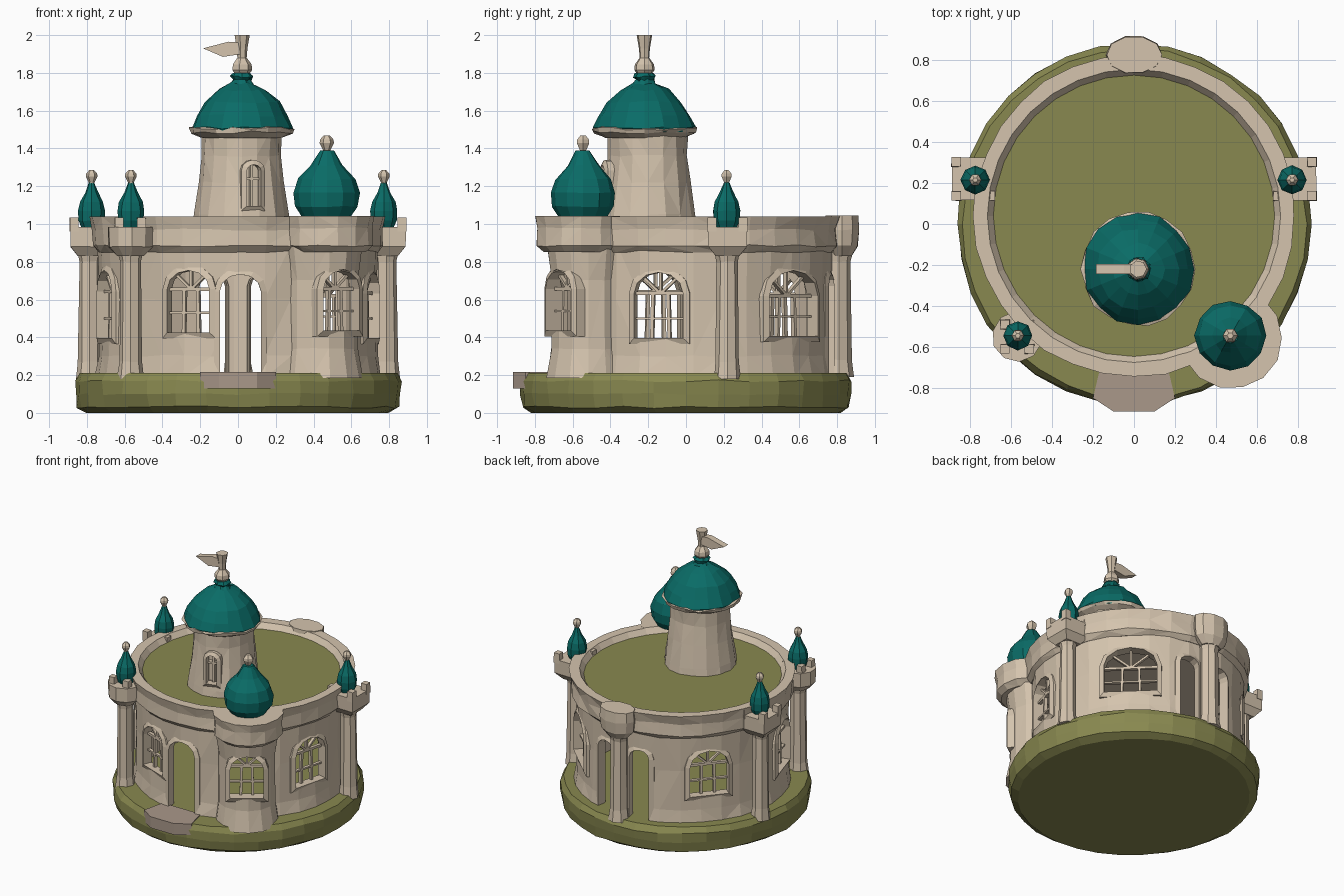
import bpy, bmesh, math, random
from mathutils import Matrix, Vector

if "Cube" in bpy.data.objects:
    bpy.data.objects.remove(bpy.data.objects["Cube"])

random.seed(4)


def colour(name, rgb):
    m = bpy.data.materials.new(name)
    m.diffuse_color = (*rgb, 1)
    m.use_nodes = True
    m.node_tree.nodes["Principled BSDF"].inputs["Base Color"].default_value = m.diffuse_color
    return m


CREAM = colour("cream stone", (0.66, 0.55, 0.42))
GREEN = colour("moss green", (0.25, 0.25, 0.08))
TEAL = colour("teal tile", (0.003, 0.15, 0.135))
STEP = colour("step stone", (0.40, 0.315, 0.255))
CENTRE = Vector((0, 0.04, 0))
BAY = Vector((0.475, -0.555, 0))
BAY_WALL = Vector((0.437, -0.517, 0))
TOWER = Vector((0.02, -0.203, 0))
CAP = Vector((0.02, -0.22, 0))


def finish(name, bm, mat):
    bmesh.ops.recalc_face_normals(bm, faces=bm.faces)
    me = bpy.data.meshes.new(name)
    bm.to_mesh(me)
    bm.free()
    ob = bpy.data.objects.new(name, me)
    bpy.context.collection.objects.link(ob)
    me.materials.append(mat)
    return ob


def skin(bm, rings):
    for a, b in zip(rings, rings[1:]):
        for i in range(len(a)):
            j = (i + 1) % len(a)
            bm.faces.new((a[i], a[j], b[j], b[i]))


def lathe(name, profile, n, loc, mat, jit=0.0, sx=1, sy=1, turn=0.0):
    """Closed solid from (radius, height) pairs, with hand-hewn irregularity."""
    bm = bmesh.new()
    rings = []
    for k, (r, z) in enumerate(profile):
        inner = 0 < k < len(profile) - 1
        ring = []
        for i in range(n):
            a = turn + 2 * math.pi * i / n
            rr = r + random.uniform(-jit, jit)
            dz = random.uniform(-jit, jit) if inner else 0
            ring.append(bm.verts.new((loc[0] + sx * rr * math.cos(a),
                                      loc[1] + sy * rr * math.sin(a), z + dz)))
        rings.append(ring)
    skin(bm, rings)
    bm.faces.new(rings[0])
    bm.faces.new(rings[-1])
    return finish(name, bm, mat)


def prism(name, pts, d0, d1, mat, mtx):
    """Outline in local x/z, extruded along local y."""
    bm = bmesh.new()
    a, b = ([bm.verts.new(mtx @ Vector((x, d, z))) for x, z in pts] for d in (d0, d1))
    skin(bm, [a, b])
    bm.faces.new(a)
    bm.faces.new(b)
    return finish(name, bm, mat)


def spring(w, z1):
    return z1 - min(w * 0.42, 0.14)


def arch(w, z0, z1, grow=0.0):
    """Arched opening outline, starting at the right foot."""
    h, zs = w / 2 + grow, spring(w, z1)
    pts = [(h, z0 - grow)]
    for i in range(7):
        t = math.pi * i / 6
        pts.append((h * math.cos(t), zs + (z1 + grow - zs) * math.sin(t)))
    return pts + [(-h, z0 - grow)]


def facing(c, deg):
    return Matrix.Translation(c) @ Matrix.Rotation(math.radians(deg - 90), 4, 'Z')


def volume(me):
    bm = bmesh.new()
    bm.from_mesh(me)
    v = bm.calc_volume(signed=True)
    bm.free()
    return v


def triangulate(me):
    bm = bmesh.new()
    bm.from_mesh(me)
    bmesh.ops.triangulate(bm, faces=bm.faces)
    bm.to_mesh(me)
    bm.free()


def boolean(target, tools):
    """Apply each operation in turn, keeping only results with a sane volume."""
    triangulate(target.data)
    for tool, op in tools:
        triangulate(tool.data)
        old, tv = volume(target.data), volume(tool.data)
        lo, hi = (old, old + tv) if op == 'UNION' else (old - tv, old)
        for solver in ('MANIFOLD', 'EXACT', 'FLOAT'):
            m = target.modifiers.new("cut", 'BOOLEAN')
            m.object, m.operation, m.solver = tool, op, solver
            bpy.context.view_layer.update()
            dg = bpy.context.evaluated_depsgraph_get()
            me = bpy.data.meshes.new_from_object(target.evaluated_get(dg))
            target.modifiers.clear()
            v = volume(me)
            if v > 1e-4 and lo - 1e-3 < v < hi + 1e-3 and abs(v - old) > 1e-7:
                target.data = me
                break
        bpy.data.objects.remove(tool)


def bar(name, p, q, d0, d1, mtx, t=0.009):
    p, q = Vector(p), Vector(q)
    d = (q - p).normalized()
    s = Vector((-d.y, d.x)) * t
    prism(name, [p + s, q + s, q - s, p - s], d0, d1, CREAM, mtx)


def frame(name, w, z0, z1, d0, d1, mtx, t=0.026):
    """Arched surround moulding."""
    bm = bmesh.new()
    inn, out = arch(w, z0, z1, -0.006), arch(w, z0, z1, t)
    loops = [[bm.verts.new(mtx @ Vector((x, d, z))) for x, z in pts]
             for pts, d in ((inn, d0), (out, d0), (out, d1 - 0.015), (inn, d1))]
    skin(bm, loops + loops[:1])
    finish(name, bm, CREAM)


# grassy base and front step
lathe("base", [(0.80, 0), (0.85, 0.03), (0.862, 0.10), (0.862, 0.17), (0.84, 0.21)],
      32, (0, 0), GREEN, 0.006, 1, 1.02)
step = [(-0.16, -0.68), (0.16, -0.68), (0.2, -0.85), (0.1, -0.915), (-0.1, -0.915), (-0.2, -0.85)]
prism("front_step", [(x, -y) for x, y in step], 0.13, 0.216, STEP,
      Matrix(((1, 0, 0, 0), (0, 0, -1, 0), (0, 1, 0, 0), (0, 0, 0, 1))))

# hollow round wall with a round bay
wall = lathe("wall", [(0.755, 0.19), (0.738, 0.3), (0.732, 0.6), (0.74, 0.90)], 32, CENTRE, CREAM, 0.006)
tools = [
    (lathe("bay_body", [(0.225, 0.185), (0.2, 0.34), (0.2, 0.7), (0.225, 0.895)], 14, BAY_WALL, CREAM, 0.004), 'UNION'),
    (lathe("room", [(0.675, 0.1), (0.675, 1.0)], 32, CENTRE, CREAM, turn=0.03), 'DIFFERENCE'),
    (lathe("bay_room", [(0.152, 0.11), (0.152, 1.01)], 14, BAY_WALL, CREAM, turn=0.05), 'DIFFERENCE')]

# openings: name, centre, facing angle, wall radius, width, bottom, top
openings = [
    ("right_window", CENTRE, -14.5, 0.735, 0.28, 0.39, 0.75),
    ("back_right_window", CENTRE, 46, 0.735, 0.38, 0.40, 0.76),
    ("back_left_window", CENTRE, 139.5, 0.735, 0.29, 0.40, 0.75),
    ("left_window", CENTRE, 197, 0.735, 0.28, 0.39, 0.76),
    ("front_left_window", CENTRE, 249.2, 0.735, 0.25, 0.42, 0.76),
    ("bay_window", BAY_WALL, -55, 0.2, 0.245, 0.43, 0.76),
    ("front_door", CENTRE, 271, 0.735, 0.23, 0.15, 0.74),
    ("back_door_right", CENTRE, 79, 0.735, 0.16, 0.15, 0.74),
    ("back_door_left", CENTRE, 101, 0.735, 0.16, 0.15, 0.74)]
for name, c, deg, r, w, z0, z1 in openings:
    mtx = facing(c, deg)
    tools.append((prism(name + "_hole", arch(w, z0, z1), r - 0.13, r + 0.1, CREAM, mtx), 'DIFFERENCE'))
    sag = r - math.sqrt(r * r - w * w / 4)
    frame(name + "_frame", w, z0, z1, r - 0.05 - sag, r + 0.012 - sag * 0.4, mtx)
    if "window" in name:  # glazing bars and fan light
        d0, d1 = r - sag - 0.045, r - sag - 0.02
        zs = spring(w, z1)
        bar(name + "_transom", (-w / 2, zs), (w / 2, zs), d0, d1, mtx)
        bar(name + "_rail", (-w / 2, z0 + 0.11), (w / 2, z0 + 0.11), d0, d1, mtx, 0.006)
        for s in (-1, 1):
            bar(name + "_upright", (s * w * 0.17, z0), (s * w * 0.15, zs), d0, d1, mtx)
            bar(name + "_fan", (0, zs), (s * w * 0.34, zs + (z1 - zs) * 0.74), d0, d1, mtx, 0.007)
        bar(name + "_mullion", (0, zs), (0, z1), d0, d1, mtx, 0.007)
boolean(wall, tools)

# parapet band around wall and bay
parapet = lathe("parapet", [(0.738, 0.85), (0.772, 0.885), (0.768, 0.97), (0.785, 1.04)],
                32, CENTRE, CREAM, 0.006)
boolean(parapet, [
    (lathe("bay_band", [(0.2, 0.852), (0.24, 0.885), (0.235, 0.98), (0.248, 1.042)], 14, BAY, CREAM, 0.004), 'UNION'),
    (lathe("roof_well", [(0.66, 0.8), (0.672, 0.98), (0.745, 1.08)], 32, CENTRE, CREAM), 'DIFFERENCE')])

# flat roof: moss on top, stone below
roof = lathe("roof", [(0.69, 0.92), (0.69, 1.0)], 32, CENTRE, GREEN)
roof.data.materials.append(CREAM)
for p in roof.data.polygons:
    p.material_index = 0 if p.normal.z > 0.5 else 1


def onion(name, c, z, r, h, n):
    """Onion dome with a small ball finial."""
    prof = [(0.76, 0), (0.95, 0.14), (1.0, 0.36), (0.88, 0.56), (0.5, 0.77), (0.2, 1)]
    lathe(name, [(a * r, z + b * h) for a, b in prof], n, c, TEAL, r * 0.03)
    f = max(0.031, r * 0.22)
    lathe(name + "_finial", [(f * 0.45, z + h - 0.02), (f * 0.5, z + h), (f, z + h + f),
                             (f * 0.95, z + h + f * 1.5), (f * 0.4, z + h + f * 2.1)], 6, c, CREAM)


onion("bay_dome", Vector((0.47, -0.545, 0)), 1.042, 0.172, 0.348, 12)


def turret(name, c, n, r, turn, reach, dome):
    """Column, corbelled platform, merlons and an onion dome."""
    lathe(name + "_column", [(0.072, 0.18), (0.06, 0.27), (0.056, 0.8), (0.075, 0.88)], 8, c, CREAM, 0.004)
    lathe(name + "_corbel", [(r * 0.6, 0.83), (r * 0.97, 0.88), (r, 0.985)], n, c, CREAM, 0.003, turn=turn)
    for i in range(4):
        a = math.pi / 4 + i * math.pi / 2
        m = c + Vector((math.cos(a), math.sin(a), 0)) * r * reach
        lathe(name + "_merlon", [(0.034, 0.96), (0.032, 1.035)], 4, m, CREAM, 0.002, turn=math.pi / 4)
    onion(name + "_dome", dome, 0.985, 0.071, 0.235, 8)


q = math.pi / 4
turret("left_turret", Vector((-0.785, 0.22, 0)), 4, 0.148, q, 0.79, Vector((-0.775, 0.215, 0)))
turret("right_turret", Vector((0.785, 0.22, 0)), 4, 0.148, q, 0.79, Vector((0.772, 0.215, 0)))
turret("front_left_turret", Vector((-0.57, -0.55, 0)), 10, 0.124, q / 2, 0.68, Vector((-0.567, -0.545, 0)))

# back buttress
lathe("back_column", [(0.08, 0.19), (0.066, 0.28), (0.063, 0.8), (0.08, 0.88)], 8, (0, 0.81), CREAM, 0.004)
lathe("back_corbel", [(0.08, 0.83), (0.13, 0.885), (0.14, 0.97), (0.135, 1.045)], 10, (0, 0.825), CREAM, 0.004, 1, 0.68)

# central tower with its window recess
tower = lathe("tower", [(0.262, 0.93), (0.248, 1.05), (0.225, 1.22), (0.21, 1.36), (0.213, 1.50)],
              16, TOWER, CREAM, 0.006)
tm = facing(TOWER, -75)
boolean(tower, [(prism("recess", arch(0.09, 1.09, 1.32), 0.17, 0.4, CREAM, tm), 'DIFFERENCE')])
frame("tower_window_frame", 0.09, 1.09, 1.32, 0.19, 0.25, tm, 0.02)
bar("tower_window_mullion", (0, 1.09), (0, 1.32), 0.165, 0.205, tm, 0.007)
bar("tower_window_transom", (-0.045, 1.24), (0.045, 1.24), 0.165, 0.205, tm, 0.007)

# tower eave, dome, finial, pole and pennant
lathe("tower_eave", [(0.21, 1.455), (0.268, 1.485), (0.277, 1.505), (0.24, 1.52)], 18, CAP, CREAM, 0.009)
lathe("tower_dome", [(0.262, 1.488), (0.270, 1.51), (0.243, 1.575), (0.20, 1.645), (0.125, 1.71),
                     (0.06, 1.745), (0.047, 1.765), (0.06, 1.78), (0.045, 1.80)], 16, CAP, TEAL, 0.007)
lathe("tower_finial", [(0.03, 1.78), (0.055, 1.815), (0.052, 1.845), (0.026, 1.88), (0.03, 1.93), (0.042, 2.0)],
      7, CAP, CREAM)
prism("pennant", [(0, 1.90), (0, 1.96), (-0.07, 1.965), (-0.205, 1.93), (-0.10, 1.885)], -0.025, 0.025, CREAM,
      Matrix.Translation(CAP))
